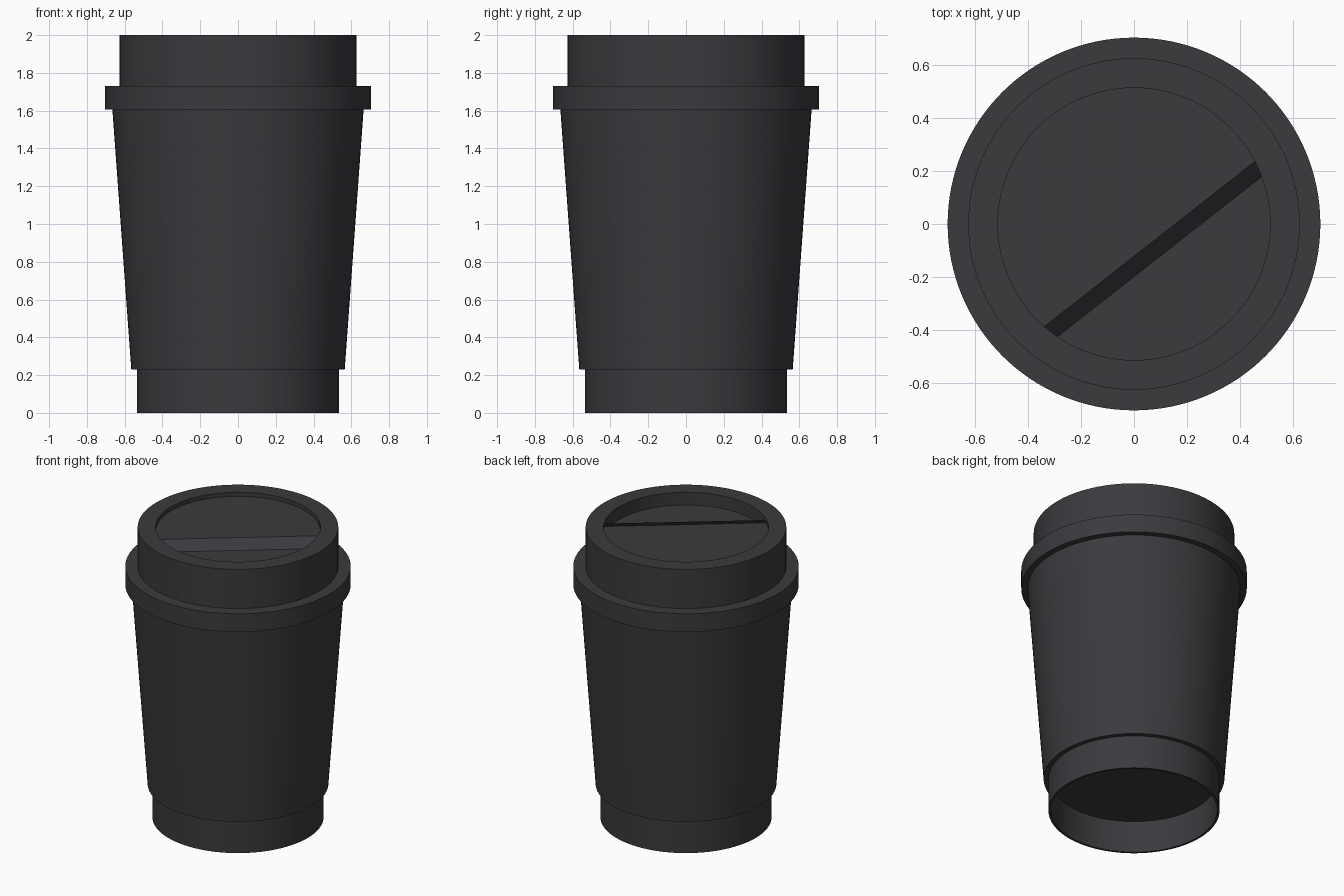
import bpy, bmesh, math
from mathutils import Vector

if "Cube" in bpy.data.objects:
    bpy.data.objects.remove(bpy.data.objects["Cube"])

SEG = 128
mat = bpy.data.materials.new("charcoal")
mat.diffuse_color = (0.043, 0.042, 0.048, 1.0)
mat.use_nodes = True
mat.node_tree.nodes["Principled BSDF"].inputs["Base Color"].default_value = mat.diffuse_color


def finish(name, bm, smooth):
    mesh = bpy.data.meshes.new(name)
    bm.to_mesh(mesh)
    bm.free()
    mesh.materials.append(mat)
    ob = bpy.data.objects.new(name, mesh)
    bpy.context.collection.objects.link(ob)
    if smooth:
        bpy.ops.object.select_all(action='DESELECT')
        ob.select_set(True)
        bpy.context.view_layer.objects.active = ob
        bpy.ops.object.shade_smooth_by_angle(angle=math.radians(30))
    return ob


def lathe(name, profile):
    """Turn an (r, z) profile around the z axis."""
    bm = bmesh.new()
    rings = [[bm.verts.new((r * math.cos(2 * math.pi * j / SEG),
                            r * math.sin(2 * math.pi * j / SEG), z))
              for j in range(SEG)] for r, z in profile]
    for a, b in zip(rings, rings[1:]):
        for j in range(SEG):
            k = (j + 1) % SEG
            bm.faces.new((a[j], a[k], b[k], b[j]))
    return finish(name, bm, True)


def disc(bm, r, z):
    bmesh.ops.create_circle(bm, cap_ends=True, segments=SEG, radius=r)
    for v in bm.verts:
        v.co.z = z


# cup foot with a hollow underside
lathe("cup_foot", [(0.52, 0.22), (0.52, 0), (0.535, 0), (0.535, 0.23)])
bm = bmesh.new()
disc(bm, 0.52, 0.22)
bm.normal_update()
for f in bm.faces:
    if f.normal.z > 0:
        f.normal_flip()
finish("cup_underside", bm, False)

# tapered sleeve
lathe("sleeve", [(0.535, 0.23), (0.565, 0.23), (0.665, 1.605)])

# lid: wide band, raised collar and recess wall
lathe("lid", [(0.66, 1.605), (0.705, 1.605), (0.705, 1.73), (0.627, 1.73),
              (0.627, 2.0), (0.515, 2.0), (0.515, 1.912)])

# recess floor: high side, sloped step, low side
HIGH, LOW = 1.972, 1.912
normal = Vector((0.617, -0.787, 0)).normalized()
bm = bmesh.new()
disc(bm, 0.515, HIGH)
for d in (0.096, 0.157):
    bmesh.ops.bisect_plane(bm, geom=bm.verts[:] + bm.edges[:] + bm.faces[:],
                           plane_co=normal * d, plane_no=normal)
for v in bm.verts:
    if v.co.dot(normal) > 0.15:
        v.co.z = LOW
bm.normal_update()
for f in bm.faces:
    if f.normal.z < 0:
        f.normal_flip()
finish("lid_floor", bm, False)
